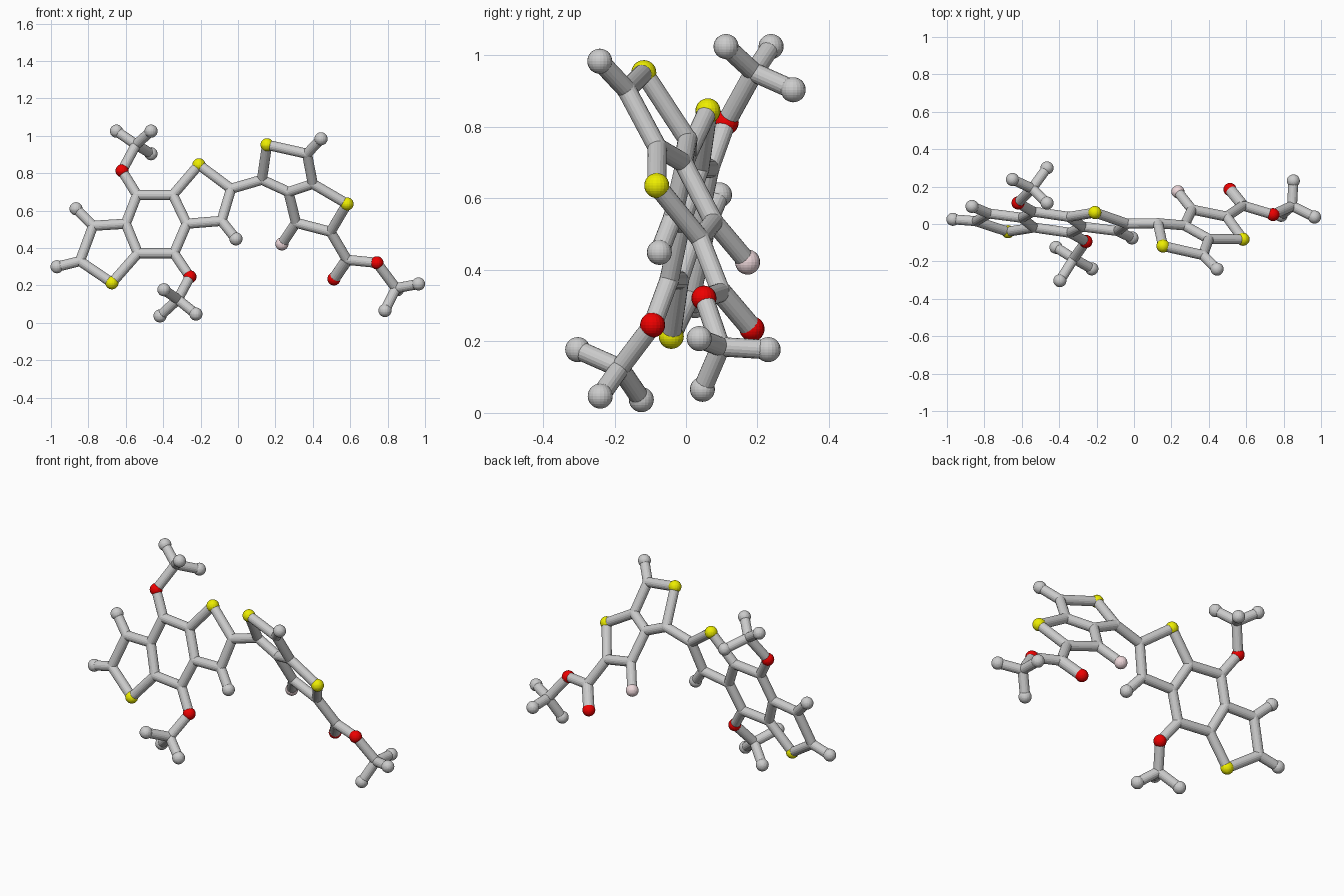
import bpy, bmesh
from mathutils import Vector

if "Cube" in bpy.data.objects:
    bpy.data.objects.remove(bpy.data.objects["Cube"])

BALL, ROD, THICK = 0.035, 0.027, 0.031


def material(name, rgb):
    m = bpy.data.materials.new(name)
    m.diffuse_color = (*rgb, 1)
    m.use_nodes = True
    m.node_tree.nodes["Principled BSDF"].inputs["Base Color"].default_value = m.diffuse_color
    return m


MATS = {"S": material("yellow", (0.85, 0.85, 0.0)),
        "O": material("red", (0.85, 0.0, 0.0)),
        "F": material("pink", (0.85, 0.68, 0.7))}


# the two flat ring systems: depth follows from the front-view position
def left_plane(x, z):
    return Vector((x, 0.01 - 0.146 * (x + 0.44) + 0.27 * (z - 0.53), z))


def right_plane(x, z):
    return Vector((x, -0.118 - 0.36 * (x - 0.155) - 0.602 * (z - 0.952), z))


def finish(bm, name, mat=None):
    me = bpy.data.meshes.new(name)
    bm.to_mesh(me)
    bm.free()
    ob = bpy.data.objects.new(name, me)
    bpy.context.collection.objects.link(ob)
    if mat:
        me.materials.append(mat)


def ball(bm, p, r):
    v = bmesh.ops.create_uvsphere(bm, u_segments=20, v_segments=14, radius=r)["verts"]
    bmesh.ops.translate(bm, verts=v, vec=p)


def rod(bm, a, b, r):
    d = b - a
    v = bmesh.ops.create_cone(bm, segments=18, radius1=r, radius2=r, depth=d.length,
                              cap_ends=True)["verts"]
    bmesh.ops.rotate(bm, verts=v, matrix=d.to_track_quat('Z', 'Y').to_matrix())
    bmesh.ops.translate(bm, verts=v, vec=(a + b) / 2)


L, R = left_plane, right_plane
P = {
    # left three-ring core
    "S1": L(-.674, .214), "a": L(-.845, .33), "b": L(-.775, .519), "c": L(-.60, .53),
    "d": L(-.535, .372), "e": L(-.342, .372), "f": L(-.274, .53), "g": L(-.348, .684),
    "h": L(-.54, .684), "S2": L(-.209, .845), "i": L(-.037, .717), "j": L(-.088, .545),
    "H1": L(-.968, .30), "H2": L(-.866, .61), "H3": L(-.011, .449),
    # right two-ring core
    "k": R(.128, .765), "S3": R(.155, .952), "l": R(.369, .904), "m": R(.40, .743),
    "n": R(.27, .70), "S4": R(.583, .636), "o": R(.495, .487), "p": R(.31, .535),
    "F1": R(.235, .422), "H4": R(.444, .984),
    # upper ether arm
    "O1": L(-.62, .813), "q": Vector((-.545, .19, .953)),
    "H5": Vector((-.65, .238, 1.025)), "H6": Vector((-.465, .112, 1.025)),
    "H7": Vector((-.465, .30, .904)),
    # lower ether arm
    "O2": L(-.257, .246), "r": Vector((-.322, -.185, .125)),
    "H8": Vector((-.417, -.125, .037)), "H9": Vector((-.225, -.24, .047)),
    "H10": Vector((-.396, -.303, .177)),
    # ester arm
    "s": R(.583, .337), "O3": R(.513, .235), "O4": R(.743, .321),
    "t": Vector((.845, .097, .185)), "H11": Vector((.965, .037, .208)),
    "H12": Vector((.852, .23, .177)), "H13": Vector((.786, .046, .066)),
}

RODS = {
    "left_core_rods": "S1-a a-b b-c c-d d-S1 d-e e-f f-g g-h h-c g-S2 S2-i i-j j-f a-H1 b-H2 j-H3",
    "right_core_rods": "i-k k-S3 S3-l l-m m-n n-k m-S4 S4-o o-p p-n p-F1 l-H4",
    "upper_arm_rods": "h-O1 O1-q q-H5 q-H6 q-H7",
    "lower_arm_rods": "e-O2 O2-r r-H8 r-H9 r-H10",
    "ester_arm_rods": "o-s s-O3 s-O4 O4-t t-H11 t-H12 t-H13",
}
# connecting rods, with joint balls of rod thickness
for name, pairs in RODS.items():
    bm = bmesh.new()
    joints = set()
    for pair in pairs.split():
        a, b = pair.split("-")
        rod(bm, P[a], P[b], THICK if pair == "s-O3" else ROD)
        joints |= {n for n in (a, b) if n.islower()}
    for n in sorted(joints):
        ball(bm, P[n], ROD * 1.03)
    finish(bm, name)

# atom balls by kind
for kind, name in (("S", "yellow_atoms"), ("O", "red_atoms"),
                   ("F", "pink_atom"), ("H", "grey_end_atoms")):
    bm = bmesh.new()
    for n, p in P.items():
        if n[0] == kind:
            ball(bm, p, BALL)
    finish(bm, name, MATS.get(kind))
